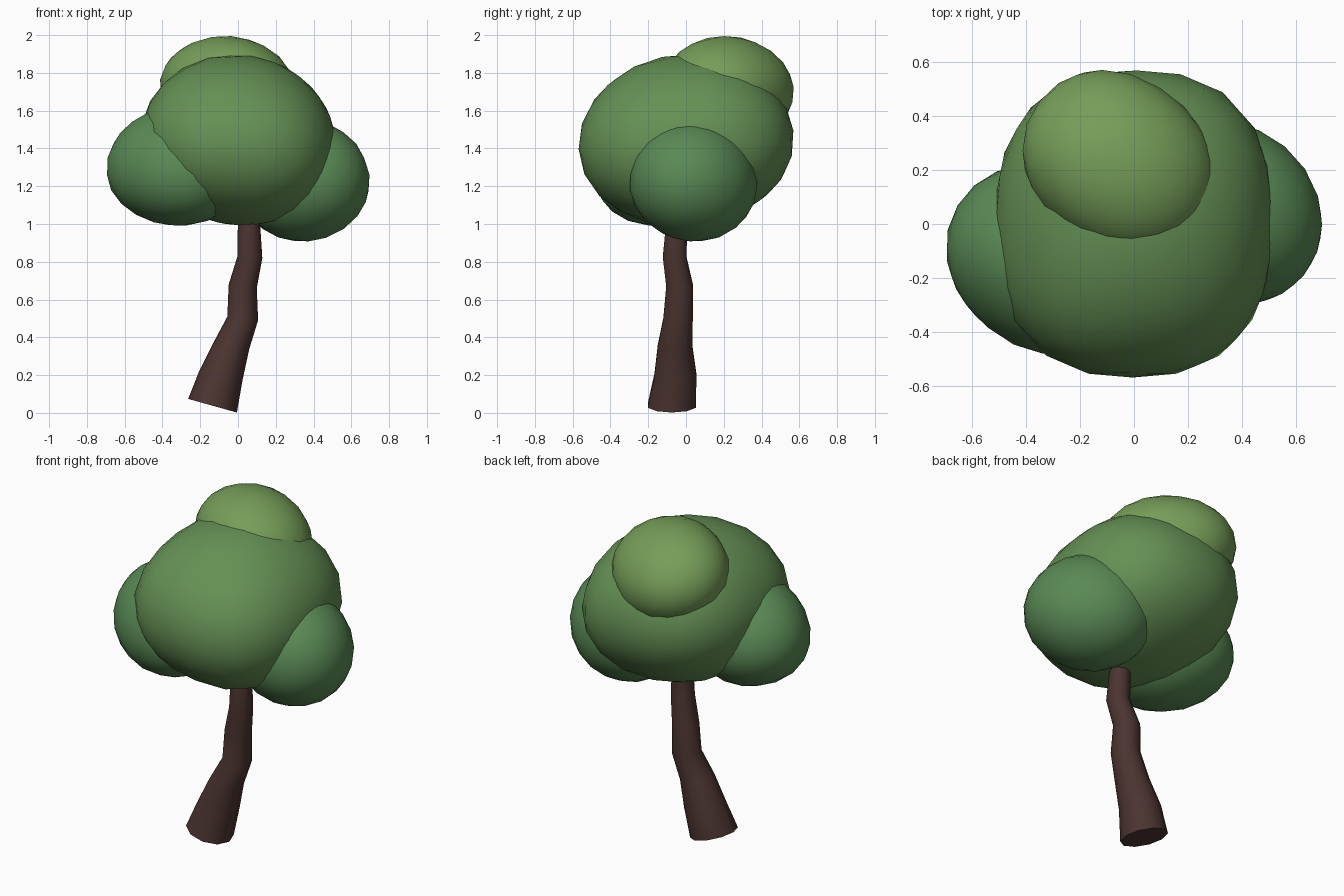
import bpy, bmesh, math
from mathutils import Vector

if "Cube" in bpy.data.objects:
    bpy.data.objects.remove(bpy.data.objects["Cube"])


def material(name, rgb):
    m = bpy.data.materials.new(name)
    m.diffuse_color = (*rgb, 1)
    m.use_nodes = True
    m.node_tree.nodes["Principled BSDF"].inputs["Base Color"].default_value = m.diffuse_color
    return m


LEAF = material("leaf_green", (0.13, 0.28, 0.09))
LEAF_LIGHT = material("leaf_light", (0.18, 0.34, 0.10))
LEAF_DARK = material("leaf_dark", (0.10, 0.25, 0.09))
BARK = material("bark", (0.07, 0.034, 0.03))


def foliage(name, centre, radii, tilt, mat, power=2.0, taper=0.0):
    """A smooth, tilted, low-poly leaf clump; power > 2 squares its plan,
    taper narrows the top and widens the bottom."""
    bpy.ops.mesh.primitive_ico_sphere_add(
        subdivisions=3, radius=1.01, location=centre,
        rotation=[math.radians(a) for a in tilt])
    ob = bpy.context.object
    ob.name = name
    for v in ob.data.vertices:
        h = math.hypot(v.co.x, v.co.y)
        if h > 1e-4:
            f = (abs(v.co.x / h) ** power + abs(v.co.y / h) ** power) ** (-1 / power)
            f *= 1 - taper * v.co.z
            v.co.x *= f
            v.co.y *= f
    ob.scale = radii
    ob.data.materials.append(mat)
    bpy.ops.object.shade_smooth()


def trunk(name, rings, mat, sides=10):
    """Tapered tube; each ring is (centre, radius, tilt dx/dz)."""
    bm = bmesh.new()
    loops = []
    for centre, r, lean in rings:
        normal = Vector((lean, 0, 1)).normalized()
        side = Vector((0, 1, 0))
        across = side.cross(normal)
        loops.append([bm.verts.new(
            Vector(centre) + r * (math.cos(a) * across + math.sin(a) * side))
            for a in (2 * math.pi * i / sides for i in range(sides))])
    for lo, hi in zip(loops, loops[1:]):
        for i in range(sides):
            j = (i + 1) % sides
            bm.faces.new((lo[i], lo[j], hi[j], hi[i]))
    bm.faces.new(loops[0][::-1])
    bm.faces.new(loops[-1])
    bmesh.ops.recalc_face_normals(bm, faces=bm.faces)
    me = bpy.data.meshes.new(name)
    bm.to_mesh(me)
    bm.free()
    me.materials.append(mat)
    ob = bpy.data.objects.new(name, me)
    bpy.context.collection.objects.link(ob)
    bpy.ops.object.select_all(action='DESELECT')
    ob.select_set(True)
    bpy.context.view_layer.objects.active = ob
    bpy.ops.object.shade_smooth_by_angle(angle=math.radians(50))


# Crooked trunk, flared at the slanted foot
trunk("trunk", [
    ((-0.135, -0.075, 0.038), 0.134, 0.28),
    ((-0.090, -0.056, 0.20), 0.117, 0.20),
    ((-0.035, -0.058, 0.355), 0.096, 0.20),
    ((0.025, -0.042, 0.50), 0.082, 0.12),
    ((0.025, -0.033, 0.67), 0.075, 0.12),
    ((0.063, -0.060, 0.825), 0.066, 0.08),
    ((0.058, -0.050, 1.00), 0.059, 0.0),
    ((0.055, -0.040, 1.15), 0.052, 0.0),
], BARK)

# Crown: one large clump with three smaller ones around it
foliage("main_foliage", (0.002, 0, 1.445), (0.515, 0.565, 0.447), (5, 9, 0), LEAF, 2.45, 0.03)
foliage("left_foliage", (-0.335, -0.135, 1.305), (0.37, 0.32, 0.31), (0, 8, -40), LEAF_DARK, 2.1, 0.10)
foliage("right_foliage", (0.35, 0.04, 1.23), (0.36, 0.32, 0.32), (0, -6, -40), LEAF_DARK, 2.0, 0.03)
foliage("top_foliage", (-0.055, 0.225, 1.715), (0.37, 0.315, 0.275), (-15, 0, -38), LEAF_LIGHT, 2.15)
